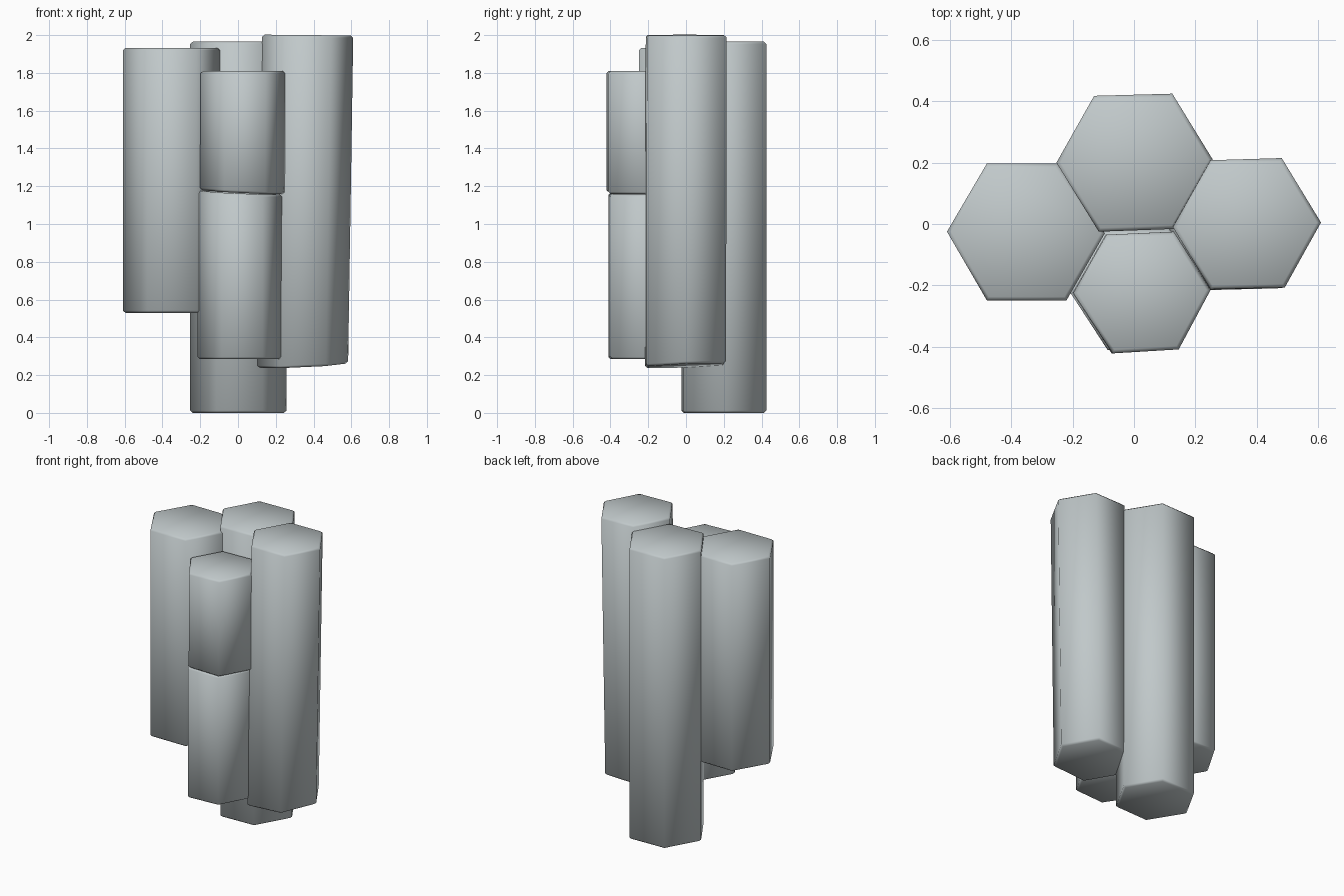
import bpy, bmesh

if "Cube" in bpy.data.objects:
    bpy.data.objects.remove(bpy.data.objects["Cube"])

stone = bpy.data.materials.new("pale grey basalt")
stone.diffuse_color = (0.53, 0.58, 0.59, 1)
stone.use_nodes = True
stone.node_tree.nodes["Principled BSDF"].inputs["Base Color"].default_value = stone.diffuse_color


def column(name, top, z0, z1, shift=(0, 0), tilt0=(0, 0), tilt1=(0, 0), chamfer=0.012):
    """Six-sided stone column: top outline, lean of the base, tilt of each end, worn rims."""
    cx = sum(p[0] for p in top) / 6
    cy = sum(p[1] for p in top) / 6
    bm = bmesh.new()

    def ring(z, tilt, off):
        return [bm.verts.new((x + off[0], y + off[1],
                              z + tilt[0] * (x - cx) + tilt[1] * (y - cy))) for x, y in top]

    low, high = ring(z0, tilt0, shift), ring(z1, tilt1, (0, 0))
    bm.faces.new(low)
    bm.faces.new(high)
    for i in range(6):
        j = (i + 1) % 6
        bm.faces.new((low[i], low[j], high[j], high[i]))
    bmesh.ops.recalc_face_normals(bm, faces=bm.faces)
    # worn rims around both ends
    rims = [e for e in bm.edges if (e.verts[0] in low) == (e.verts[1] in low)]
    bmesh.ops.bevel(bm, geom=rims, offset=chamfer, segments=1, affect='EDGES')
    for f in bm.faces:
        f.smooth = True
    me = bpy.data.meshes.new(name)
    bm.to_mesh(me)
    bm.free()
    me.materials.append(stone)
    ob = bpy.data.objects.new(name, me)
    bpy.context.collection.objects.link(ob)
    return ob


# tall column at the back
column("back_column", [(-0.253, 0.20), (-0.13, 0.418), (0.125, 0.425), (0.257, 0.21),
                       (0.13, -0.016), (-0.115, -0.025)], 0.0, 1.965)
# raised column on the left
column("left_column", [(-0.61, -0.025), (-0.48, 0.197), (-0.25, 0.197), (-0.095, -0.03),
                       (-0.22, -0.249), (-0.48, -0.249)], 0.53, 1.932)
# leaning column on the right
column("right_column", [(0.127, -0.01), (0.25, 0.208), (0.482, 0.215), (0.61, 0.005),
                        (0.492, -0.207), (0.25, -0.213)], 0.25, 2.0,
       shift=(-0.027, -0.003), tilt0=(0.045, 0.04), tilt1=(-0.01, 0))
# broken front column: two stacked pieces
front = [(-0.09, -0.035), (0.13, -0.025), (0.25, -0.215), (0.146, -0.409),
         (-0.07, -0.422), (-0.198, -0.225)]
column("front_upper_piece", front, 1.168, 1.81, shift=(-0.003, 0), tilt0=(-0.05, 0.02))
column("front_lower_piece", [(x - 0.016, y + 0.011) for x, y in front], 0.284, 1.165,
       tilt1=(-0.045, 0.02))
